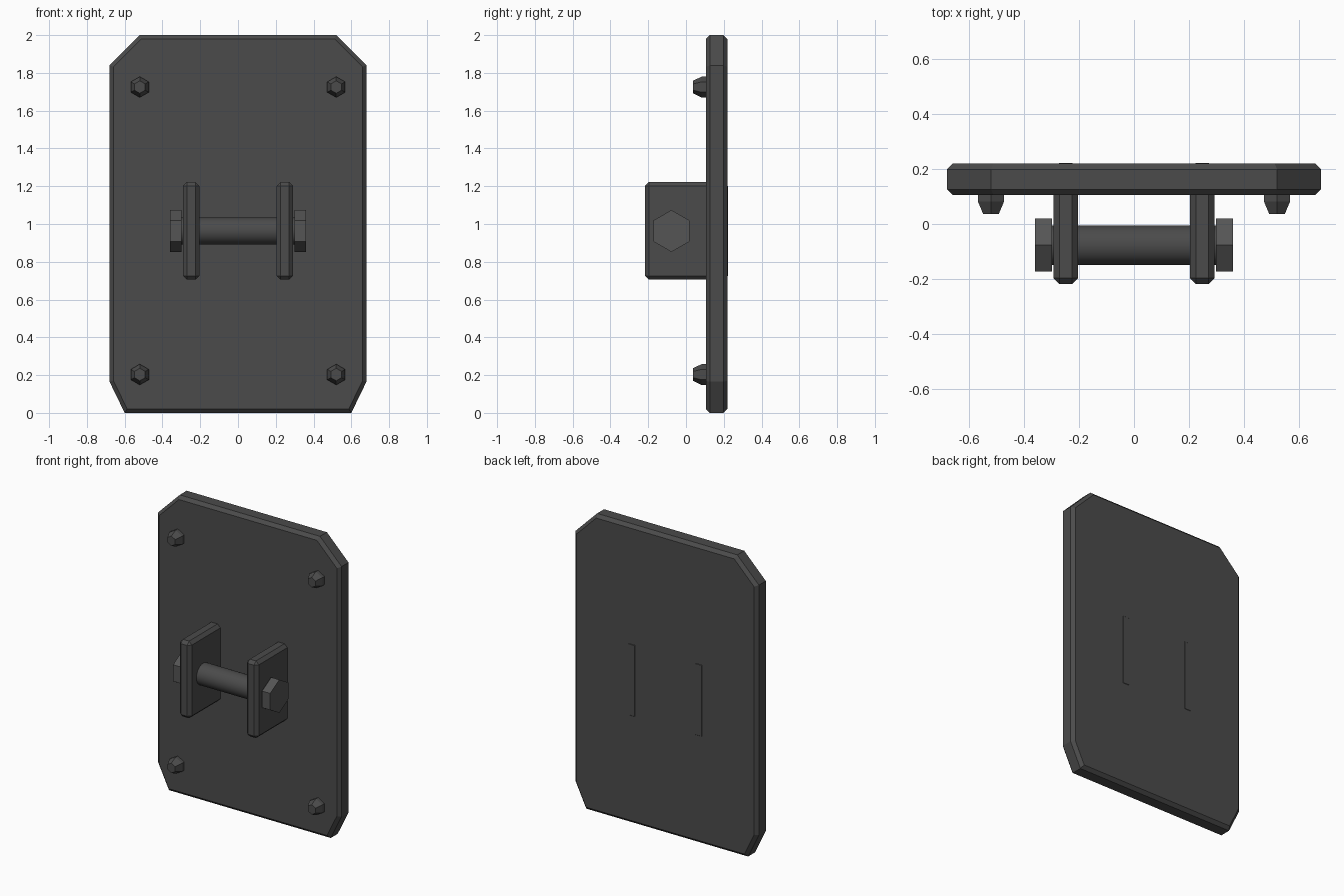
import bpy, bmesh, math
from mathutils import Matrix

if "Cube" in bpy.data.objects:
    bpy.data.objects.remove(bpy.data.objects["Cube"])


def material(name, v):
    m = bpy.data.materials.new(name)
    m.diffuse_color = (v, v, v, 1)
    m.use_nodes = True
    m.node_tree.nodes["Principled BSDF"].inputs["Base Color"].default_value = m.diffuse_color
    return m


iron = material("dark_iron", 0.07)
steel = material("bolt_steel", 0.09)


def finish(bm, name, mat):
    bmesh.ops.recalc_face_normals(bm, faces=bm.faces)
    me = bpy.data.meshes.new(name)
    bm.to_mesh(me)
    bm.free()
    me.materials.append(mat)
    ob = bpy.data.objects.new(name, me)
    bpy.context.collection.objects.link(ob)
    return ob


def bevel(bm, edges, width):
    bmesh.ops.bevel(bm, geom=edges, offset=width, offset_type='OFFSET',
                    segments=1, profile=0.5, affect='EDGES')


def box(name, lo, hi, width, mat):
    bm = bmesh.new()
    bmesh.ops.create_cube(bm, size=1)
    for v in bm.verts:
        v.co = [a + (b - a) * (c + 0.5) for a, b, c in zip(lo, hi, v.co)]
    bevel(bm, bm.edges[:], width)
    return finish(bm, name, mat)


def prism(name, sides, rings, rot, mat):
    """Closed stack of (radius, centre) rings, first corner pointing up (+z)."""
    bm = bmesh.new()
    loops = []
    for r, (x, y, z) in rings:
        loop = []
        for i in range(sides):
            a = 2 * math.pi * i / sides
            p = rot @ Matrix.Translation((0, r * math.sin(a), r * math.cos(a))).translation
            loop.append(bm.verts.new((x + p.x, y + p.y, z + p.z)))
        loops.append(loop)
    for a, b in zip(loops, loops[1:]):
        for i in range(sides):
            j = (i + 1) % sides
            bm.faces.new((a[i], a[j], b[j], b[i]))
    bm.faces.new(loops[0])
    bm.faces.new(loops[-1])
    return finish(bm, name, mat)


along_x = Matrix.Identity(3)
along_y = Matrix.Rotation(math.pi / 2, 3, 'Z')

# Back plate: cut-corner outline with chamfered front and back rims
half = [(0.60, 0), (0.68, 0.165), (0.68, 1.84), (0.52, 2.0)]
outline = half + [(-x, z) for x, z in reversed(half)]
bm = bmesh.new()
face = bm.faces.new([bm.verts.new((x, 0.105, z)) for x, z in outline])
ext = bmesh.ops.extrude_face_region(bm, geom=[face], use_keep_orig=True)
for g in ext["geom"]:
    if isinstance(g, bmesh.types.BMVert):
        g.co.y = 0.22
bmesh.ops.recalc_face_normals(bm, faces=bm.faces)
rims = [e for e in bm.edges if abs(e.verts[0].co.y - e.verts[1].co.y) < 1e-4]
bevel(bm, rims, 0.021)
finish(bm, "back_plate", iron)

# Two lugs passing through the plate, with a hex head outside each
PY, PZ = -0.077, 0.963
for s, side in ((-1, "left"), (1, "right")):
    c = s * 0.248
    box(side + "_lug", (c - 0.044, -0.218, 0.705), (c + 0.044, 0.222, 1.222), 0.021, iron)
    prism(side + "_pin_head", 6,
          [(0.111, (s * 0.299, PY, PZ)), (0.111, (s * 0.36, PY, PZ))], along_x, steel)

# Round cross pin
pin = prism("cross_pin", 32, [(0.072, (-0.31, PY, PZ)), (0.072, (0.31, PY, PZ))], along_x, iron)
bpy.context.view_layer.objects.active = pin
pin.select_set(True)
bpy.ops.object.shade_smooth_by_angle(angle=math.radians(30))

# Tapered hex bolts in the corners
for z, level in ((0.203, "lower"), (1.725, "upper")):
    for x, side in ((-0.52, "left"), (0.52, "right")):
        prism(f"{level}_{side}_bolt", 6,
              [(0.055, (x, 0.12, z)), (0.055, (x, 0.082, z)), (0.033, (x, 0.037, z))],
              along_y, iron)
